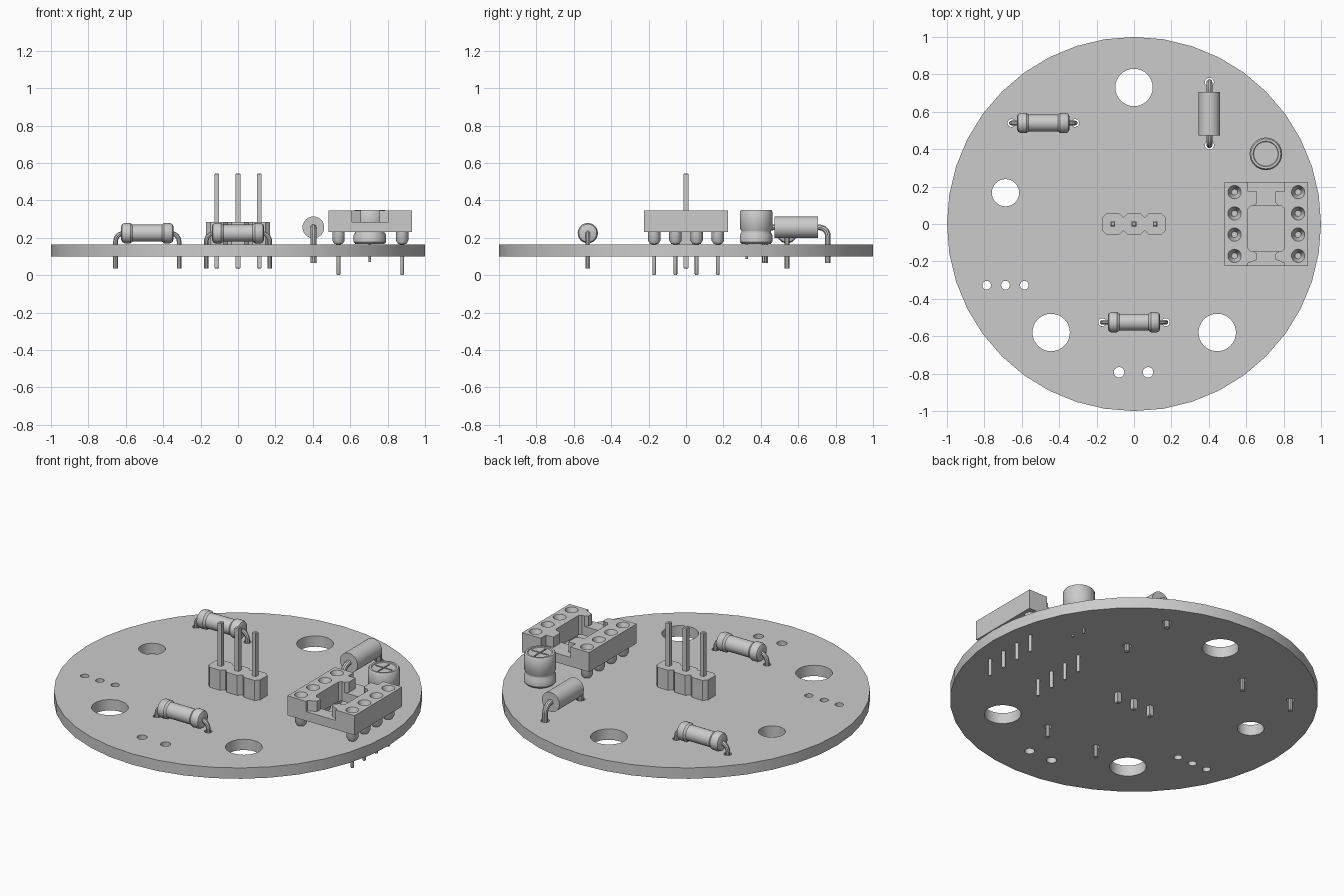
import bpy, bmesh, math
from mathutils import Matrix, Vector

if "Cube" in bpy.data.objects:
    bpy.data.objects.remove(bpy.data.objects["Cube"])

grey = bpy.data.materials.new("plain grey")
grey.use_nodes = True
grey.diffuse_color = (0.6, 0.6, 0.6, 1)
grey.node_tree.nodes["Principled BSDF"].inputs["Base Color"].default_value = (0.6, 0.6, 0.6, 1)

BOARD_LOW, BOARD_TOP = 0.10, 0.165


def finish(name, bm, smooth=True):
    bmesh.ops.recalc_face_normals(bm, faces=bm.faces[:])
    mesh = bpy.data.meshes.new(name)
    bm.to_mesh(mesh)
    bm.free()
    mesh.materials.append(grey)
    obj = bpy.data.objects.new(name, mesh)
    bpy.context.collection.objects.link(obj)
    if smooth:
        shade(obj)
    return obj


def shade(obj):
    bpy.ops.object.select_all(action='DESELECT')
    obj.select_set(True)
    bpy.context.view_layer.objects.active = obj
    bpy.ops.object.shade_smooth_by_angle(angle=math.radians(35))


def add_rod(bm, x, y, low, high, r1, r2=None, sides=16):
    bmesh.ops.create_cone(bm, cap_ends=True, segments=sides, radius1=r1,
                          radius2=r1 if r2 is None else r2, depth=high - low,
                          matrix=Matrix.Translation((x, y, (low + high) / 2)))


def add_box(bm, centre, size):
    bmesh.ops.create_cube(bm, size=1, matrix=Matrix.Translation(centre) @ Matrix.Diagonal((*size, 1)))


def add_prism(bm, outline, low, high):
    face = bm.faces.new([bm.verts.new((x, y, low)) for x, y in outline])
    top = bmesh.ops.extrude_face_region(bm, geom=[face])["geom"]
    bmesh.ops.translate(bm, vec=(0, 0, high - low),
                        verts=[v for v in top if isinstance(v, bmesh.types.BMVert)])


def revolve(name, profile, matrix, sides=32):
    # Profile pairs are radius and height along the local z axis
    bm = bmesh.new()
    verts = [bm.verts.new((r, 0, h)) for r, h in profile]
    edges = [bm.edges.new(pair) for pair in zip(verts, verts[1:])]
    bmesh.ops.spin(bm, geom=verts + edges, cent=(0, 0, 0), axis=(0, 0, 1),
                   angle=math.tau, steps=sides)
    bmesh.ops.remove_doubles(bm, verts=bm.verts[:], dist=0.0001)
    bm.transform(matrix)
    return finish(name, bm)


def cut(obj, bm):
    cutter = finish("cutter", bm, False)
    cutter.hide_render = True
    mod = obj.modifiers.new("cut", 'BOOLEAN')
    mod.operation, mod.solver, mod.object = 'DIFFERENCE', 'EXACT', cutter
    bpy.context.view_layer.update()
    result = bpy.data.meshes.new_from_object(obj.evaluated_get(bpy.context.evaluated_depsgraph_get()))
    obj.modifiers.clear()
    obj.data = result
    bpy.data.objects.remove(cutter)
    shade(obj)


# Resistors: centre, direction, axis height, half body, half lead span, lead bottom, lead radius
resistors = [
    ("left_resistor", (-0.485, 0.54), 0, 0.225, 0.14, 0.17, 0.035, 0.013, True),
    ("front_resistor", (0, -0.525), 0, 0.225, 0.14, 0.17, 0.035, 0.013, True),
    ("back_resistor", (0.403, 0.59), math.pi / 2, 0.256, 0.116, 0.168, 0.065, 0.016, False)]

# Round board with mounting, wire and lead holes
bm = bmesh.new()
add_rod(bm, 0, 0, BOARD_LOW, BOARD_TOP, 1, sides=40)
board = finish("board", bm, False)
holes = [(0, 0.73, 0.1), (-0.443, -0.58, 0.1), (0.445, -0.58, 0.1), (-0.687, 0.167, 0.073),
         (-0.08, -0.793, 0.028), (0.075, -0.793, 0.028)]
holes += [(-0.687 + i * 0.101, -0.327, 0.023) for i in (-1, 0, 1)]
for _, (x, y), turn, _, _, span, _, radius, _ in resistors:
    for s in (-1, 1):
        holes.append((x + s * span * math.cos(turn), y + s * span * math.sin(turn), radius + 0.008))
bm = bmesh.new()
for x, y, r in holes:
    add_rod(bm, x, y, 0.05, 0.25, r, sides=32)
cut(board, bm)

# Resistor bodies and bent leads
for name, (x, y), turn, z, half, span, low, radius, dumbbell in resistors:
    along = Vector((math.cos(turn), math.sin(turn), 0))
    place = Matrix.Translation((x, y, z)) @ along.to_track_quat('Z', 'Y').to_matrix().to_4x4()
    if dumbbell:
        side = [(0, half), (0.035, half), (0.048, half - 0.006), (0.054, half - 0.018),
                (0.054, half - 0.05), (0.045, half - 0.062)]
    else:
        side = [(0, half), (0.058, half)]
    revolve(name + "_body", side + [(r, -h) for r, h in reversed(side)], place)
    for s, end in ((-1, "first"), (1, "second")):
        bend = 0.045
        path = [(half - 0.03, z)]
        for i in range(7):
            a = i / 6 * math.pi / 2
            path.append((span - bend + bend * math.sin(a), z - bend + bend * math.cos(a)))
        path.append((span, low))
        curve = bpy.data.curves.new(name + "_lead", 'CURVE')
        curve.dimensions, curve.bevel_depth = '3D', radius
        curve.bevel_resolution, curve.use_fill_caps = 3, True
        spline = curve.splines.new('POLY')
        spline.points.add(len(path) - 1)
        for p, (d, h) in zip(spline.points, path):
            p.co = (x + s * d * along.x, y + s * d * along.y, h, 1)
        curve.materials.append(grey)
        lead = bpy.data.objects.new(f"{name}_{end}_lead", curve)
        bpy.context.collection.objects.link(lead)
        bpy.ops.object.select_all(action='DESELECT')
        lead.select_set(True)
        bpy.context.view_layer.objects.active = lead
        bpy.ops.object.convert(target='MESH')
        shade(lead)

# Pin header: three chamfered blocks with square pins
pitch, c = 0.1135, 0.022
w, d = pitch / 2, 0.057
for i, side in ((-1, "right"), (0, "middle"), (1, "left")):
    bm = bmesh.new()
    corners = [(w - c, -d), (w, c - d), (w, d - c), (w - c, d)]
    corners += [(-x, -y) for x, y in corners]
    add_prism(bm, [(x + i * pitch, y) for x, y in corners], BOARD_TOP, 0.285)
    finish(side + "_header_block", bm, False)
    bm = bmesh.new()
    add_box(bm, (i * pitch, 0, 0.29), (0.026, 0.026, 0.51))
    bmesh.ops.bevel(bm, geom=[e for e in bm.edges if abs(e.verts[0].co.z - e.verts[1].co.z) < 0.01],
                    offset=0.005, segments=1, affect='EDGES')
    finish(side + "_header_pin", bm, False)

# Chip socket: two rails with inward shoulders, joined by two low bars
mid, low, high = 0.7075, 0.23, 0.347
columns, rows = (-0.17, 0.17), [(i - 1.5) * pitch for i in range(4)]
for s, side in ((-1, "right"), (1, "left")):
    outline = [(0.2225, -0.225), (0.2225, 0.225), (0.098, 0.225), (0.098, 0.175), (0.05, 0.175),
               (0.05, 0.112), (0.068, 0.095), (0.085, 0.095), (0.098, 0.08), (0.098, -0.13),
               (0.085, -0.145), (0.068, -0.145), (0.05, -0.16), (0.05, -0.19), (0.098, -0.21),
               (0.098, -0.225)]
    bm = bmesh.new()
    add_prism(bm, [(mid + s * x, y) for x, y in outline], low, high)
    rail = finish(side + "_socket_rail", bm, False)
    bm = bmesh.new()
    for y in rows:
        add_rod(bm, mid + s * 0.17, y, high - 0.06, high + 0.001, 0.016, 0.036, 24)
    cut(rail, bm)
for name, y0, y1 in (("front", -0.225, -0.145), ("back", 0.095, 0.225)):
    bm = bmesh.new()
    add_box(bm, (mid, (y0 + y1) / 2, (low + 0.285) / 2), (0.2, y1 - y0, 0.285 - low))
    finish(name + "_socket_bar", bm, False)

# Socket pins with rounded collars
for x in columns:
    for y in rows:
        revolve("socket_pin", [(0, 0.005), (0.006, 0), (0.01, 0.006), (0.01, 0.165), (0.022, 0.168),
                               (0.033, 0.185), (0.033, low + 0.005), (0, low + 0.005)],
                Matrix.Translation((mid + x, y, 0)), 20)

# Round capacitor with waist, scored top and thin leads
place = Matrix.Translation((0.705, 0.375, 0))
can = revolve("capacitor_can", [(0, 0.166), (0.076, 0.166), (0.087, 0.178), (0.087, 0.215), (0.079, 0.228),
                                (0.079, 0.238), (0.087, 0.25), (0.087, 0.34), (0.08, 0.35), (0.068, 0.35),
                                (0.065, 0.345), (0, 0.345)], place)
bm = bmesh.new()
for size in ((0.11, 0.008, 0.02), (0.008, 0.11, 0.02)):
    # One score at a time keeps each cutter a clean solid
    groove = bmesh.new()
    add_box(groove, (0.705, 0.375, 0.35), size)
    cut(can, groove)
bm.free()
bm = bmesh.new()
for y, bottom in ((0.325, 0.087), (0.415, 0.07)):
    add_rod(bm, 0.705, y, bottom, 0.17, 0.006, sides=12)
finish("capacitor_leads", bm)
